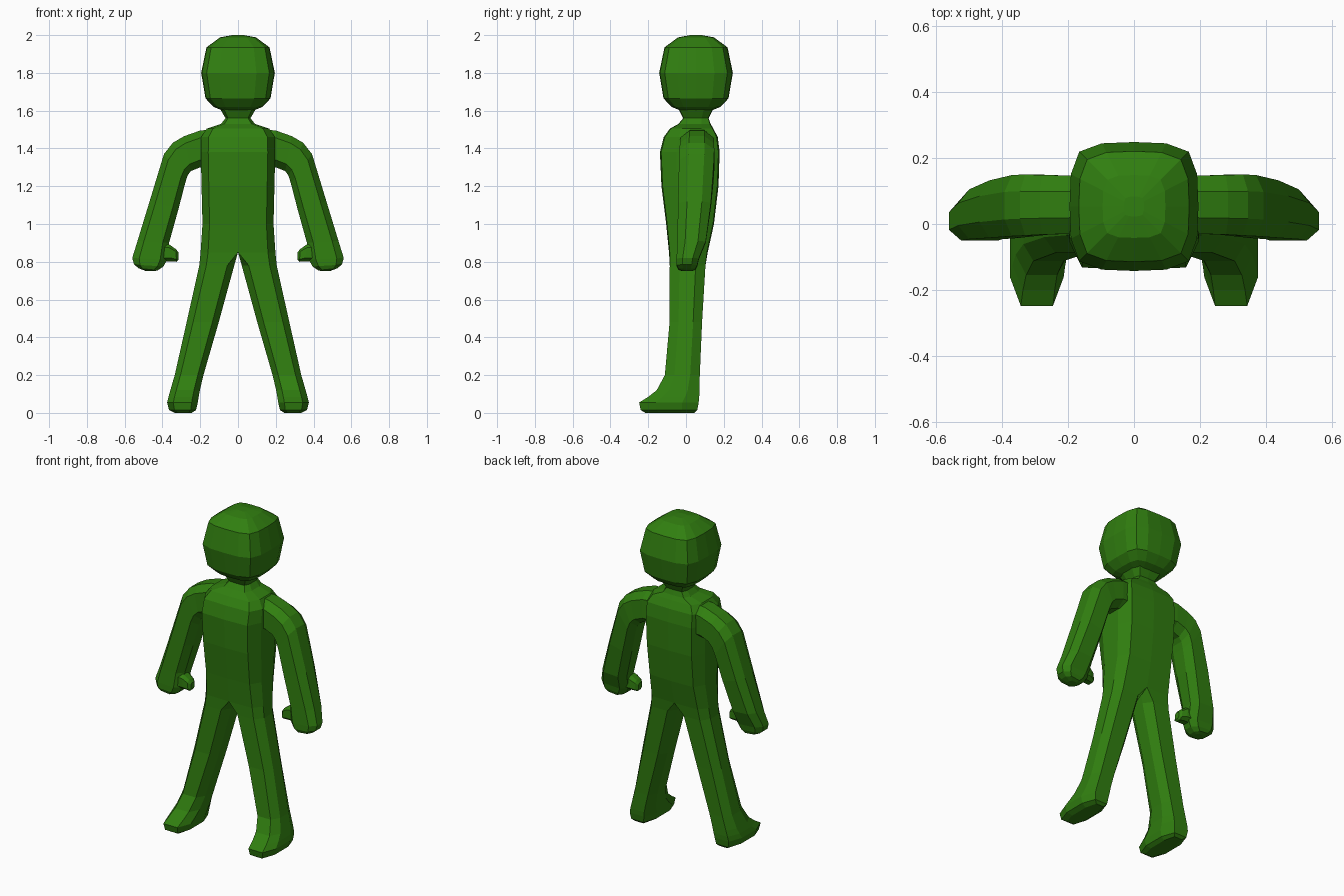
import bpy, bmesh
from mathutils import Vector

green = bpy.data.materials.new("leaf green")
green.diffuse_color = (0.03, 0.21, 0.005, 1)

# Unit cross-sections: u runs between the two section points, v runs along y
OCTAGON = [(1, -.45), (.6, -1), (-.6, -1), (-1, -.45),
           (-1, .45), (-.6, 1), (.6, 1), (1, .45)]
HALF = [(1, -.45), (.6, -.96), (-1, -1), (-1, -.45),
        (-1, .45), (-1, 1), (.6, .96), (1, .45)]
SOFT_SQUARE = [(1, 0), (.98, .5), (.85, .85), (.5, .98), (0, 1), (-.5, .98),
               (-.85, .85), (-.98, .5), (-1, 0), (-.98, -.5), (-.85, -.85),
               (-.5, -.98), (0, -1), (.5, -.98), (.85, -.85), (.98, -.5)]


def loft(name, sections, mirror=True):
    """Skin rings; a section is (outer xz, inner xz, y front, y back, ring)."""
    bm = bmesh.new()
    rings = []
    for (ox, oz), (ix, iz), y0, y1, ring in sections:
        mid = Vector(((ox + ix) / 2, (y0 + y1) / 2, (oz + iz) / 2))
        u = Vector(((ox - ix) / 2, 0, (oz - iz) / 2))
        v = Vector((0, (y1 - y0) / 2, 0))
        rings.append([bm.verts.new(mid + u * a + v * b) for a, b in ring])
    for r, s in zip(rings, rings[1:]):
        for i in range(len(r)):
            j = (i + 1) % len(r)
            bm.faces.new((r[i], r[j], s[j], s[i]))
    bm.faces.new(rings[0])
    bm.faces.new(rings[-1])
    bmesh.ops.recalc_face_normals(bm, faces=bm.faces[:])
    # Open the walls lying on the mirror plane
    inside = [f for f in bm.faces if all(abs(p.co.x) < 1e-5 for p in f.verts)]
    bmesh.ops.delete(bm, geom=inside, context='FACES')
    mesh = bpy.data.meshes.new(name)
    bm.to_mesh(mesh)
    bm.free()
    mesh.materials.append(green)
    obj = bpy.data.objects.new(name, mesh)
    bpy.context.collection.objects.link(obj)
    if mirror:
        mod = obj.modifiers.new("mirror", 'MIRROR')
        mod.use_clip = True
        mod.merge_threshold = 0.0005
    return obj


def level(z, outer, inner, y0, y1, ring):
    return ((outer, z), (inner, z), y0, y1, ring)


# Foot, leg, torso and neck in one skin
loft("body", [
    level(0.00, .335, .245, -.215, .045, OCTAGON),
    level(0.015, .365, .222, -.24, .06, OCTAGON),
    level(0.055, .375, .213, -.248, .067, OCTAGON),
    level(0.085, .368, .208, -.20, .07, OCTAGON),
    level(0.12, .358, .202, -.155, .071, OCTAGON),
    level(0.20, .335, .183, -.112, .073, OCTAGON),
    level(0.48, .272, .102, -.087, .085, OCTAGON),
    level(0.78, .205, .02, -.086, .103, OCTAGON),
    level(0.85, .198, 0, -.09, .115, HALF),
    level(1.00, .188, 0, -.105, .148, HALF),
    level(1.20, .193, 0, -.13, .172, HALF),
    level(1.38, .197, 0, -.138, .178, HALF),
    level(1.46, .195, 0, -.118, .168, HALF),
    level(1.505, .165, 0, -.085, .145, HALF),
    level(1.53, .09, 0, -.04, .13, HALF),
    level(1.56, .066, 0, -.015, .12, HALF),
    level(1.61, .095, 0, -.04, .145, HALF),
])

# Arm and hand
loft("arm", [
    ((.13, 1.50), (.13, 1.30), -.02, .14, OCTAGON),
    ((.20, 1.495), (.20, 1.30), -.03, .147, OCTAGON),
    ((.285, 1.465), (.25, 1.28), -.032, .148, OCTAGON),
    ((.345, 1.43), (.268, 1.255), -.035, .15, OCTAGON),
    ((.392, 1.37), (.28, 1.215), -.037, .148, OCTAGON),
    ((.468, 1.12), (.315, 1.08), -.042, .132, OCTAGON),
    ((.532, .91), (.365, .90), -.046, .105, OCTAGON),
    ((.56, .82), (.375, .81), -.05, .068, OCTAGON),
    ((.55, .785), (.395, .775), -.05, .06, OCTAGON),
    ((.525, .765), (.425, .755), -.04, .05, OCTAGON),
    ((.49, .752), (.445, .75), -.02, .03, OCTAGON),
])

# Thumb
loft("thumb", [
    ((.42, .90), (.42, .80), -.035, .05, OCTAGON),
    ((.365, .892), (.355, .802), -.035, .045, OCTAGON),
    ((.33, .868), (.325, .80), -.03, .035, OCTAGON),
    ((.315, .85), (.315, .81), -.015, .02, OCTAGON),
])

# Head: square-ish rings stacked around a vertical axis
loft("head", [
    level(z, r, -r, .053 - r, .053 + r, SOFT_SQUARE)
    for z, r in [(1.60, .08), (1.62, .13), (1.665, .172), (1.80, .195),
                 (1.935, .167), (1.988, .095), (2.0, .03)]
], mirror=False)
